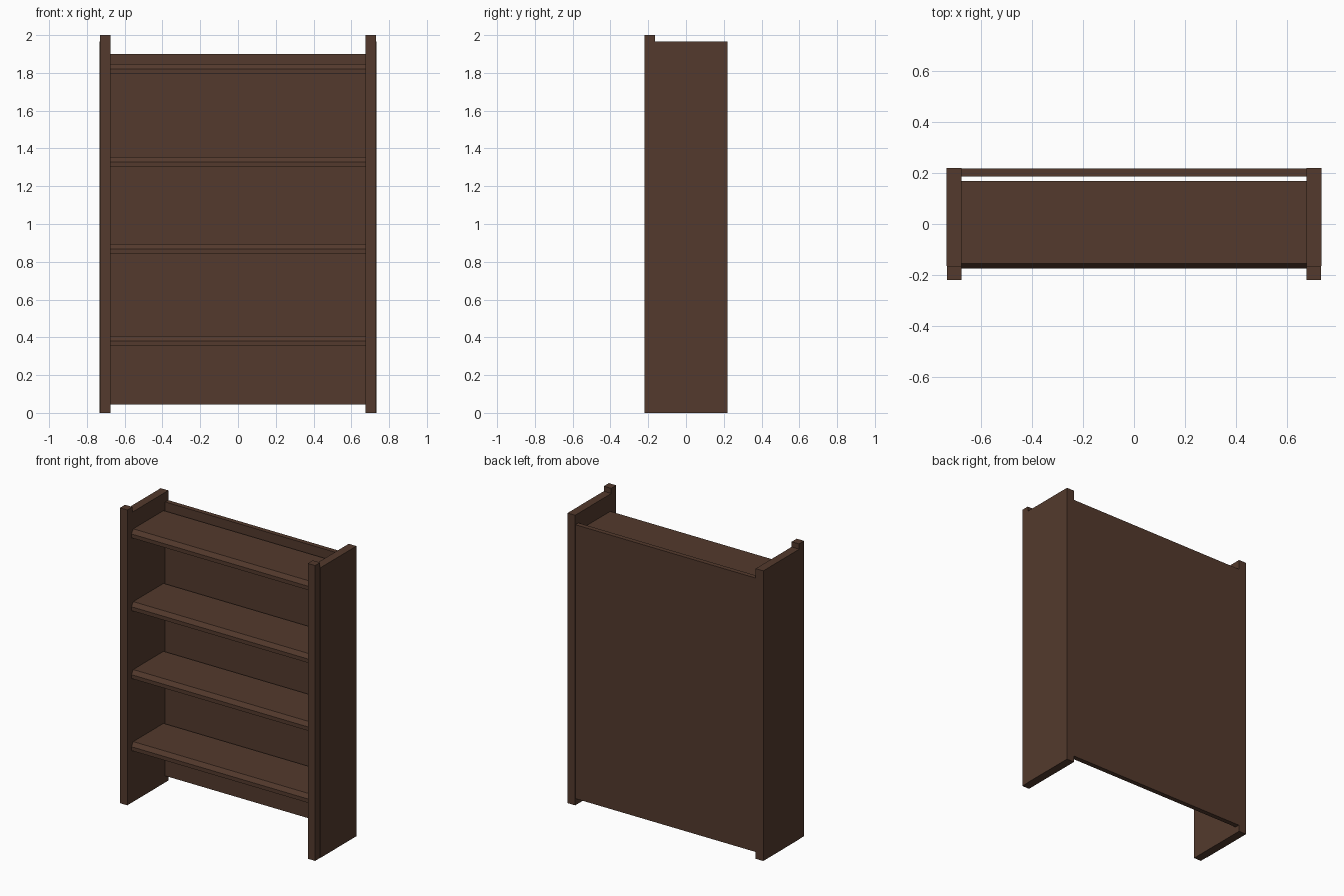
import bpy
import bmesh

cube = bpy.data.objects.get("Cube")
if cube:
    bpy.data.objects.remove(cube, do_unlink=True)

# Single dark wood colour
wood = bpy.data.materials.new("dark brown wood")
wood.use_nodes = True
colour = (0.087, 0.042, 0.026, 1)
wood.diffuse_color = colour
wood.node_tree.nodes["Principled BSDF"].inputs["Base Color"].default_value = colour


def extrude_x(name, profile, x0, x1):
    """Extrude a closed (y, z) profile from x0 to x1."""
    mesh = bpy.data.meshes.new(name)
    bm = bmesh.new()
    face = bm.faces.new([bm.verts.new((x0, y, z)) for y, z in profile])
    result = bmesh.ops.extrude_face_region(bm, geom=[face])
    moved = [v for v in result["geom"] if isinstance(v, bmesh.types.BMVert)]
    bmesh.ops.translate(bm, verts=moved, vec=(x1 - x0, 0, 0))
    bmesh.ops.recalc_face_normals(bm, faces=bm.faces)
    bm.to_mesh(mesh)
    bm.free()
    mesh.materials.append(wood)
    obj = bpy.data.objects.new(name, mesh)
    bpy.context.collection.objects.link(obj)
    return obj


def board(name, x0, x1, y0, y1, z0, z1):
    return extrude_x(name, [(y0, z0), (y1, z0), (y1, z1), (y0, z1)], x0, x1)


INNER = 0.676

# Side panels with taller front posts
for side, s in (("left", 1), ("right", -1)):
    board(side + "_side_panel", s * INNER, s * 0.733, -0.165, 0.22, 0, 1.965)
    board(side + "_front_post", s * INNER, s * 0.731, -0.219, -0.165, 0, 2.0)

# Back panel, raised off the floor
board("back_panel", -INNER, INNER, 0.186, 0.218, 0.045, 1.9)

# Shelves with a sloped front lip
for i, top in enumerate((0.407, 0.895, 1.355, 1.848), 1):
    mid, low = top - 0.027, top - 0.053
    extrude_x(f"shelf_{i}", [(0.169, top), (-0.155, top), (-0.175, mid),
                             (-0.175, low), (0.169, low)], -INNER, INNER)
